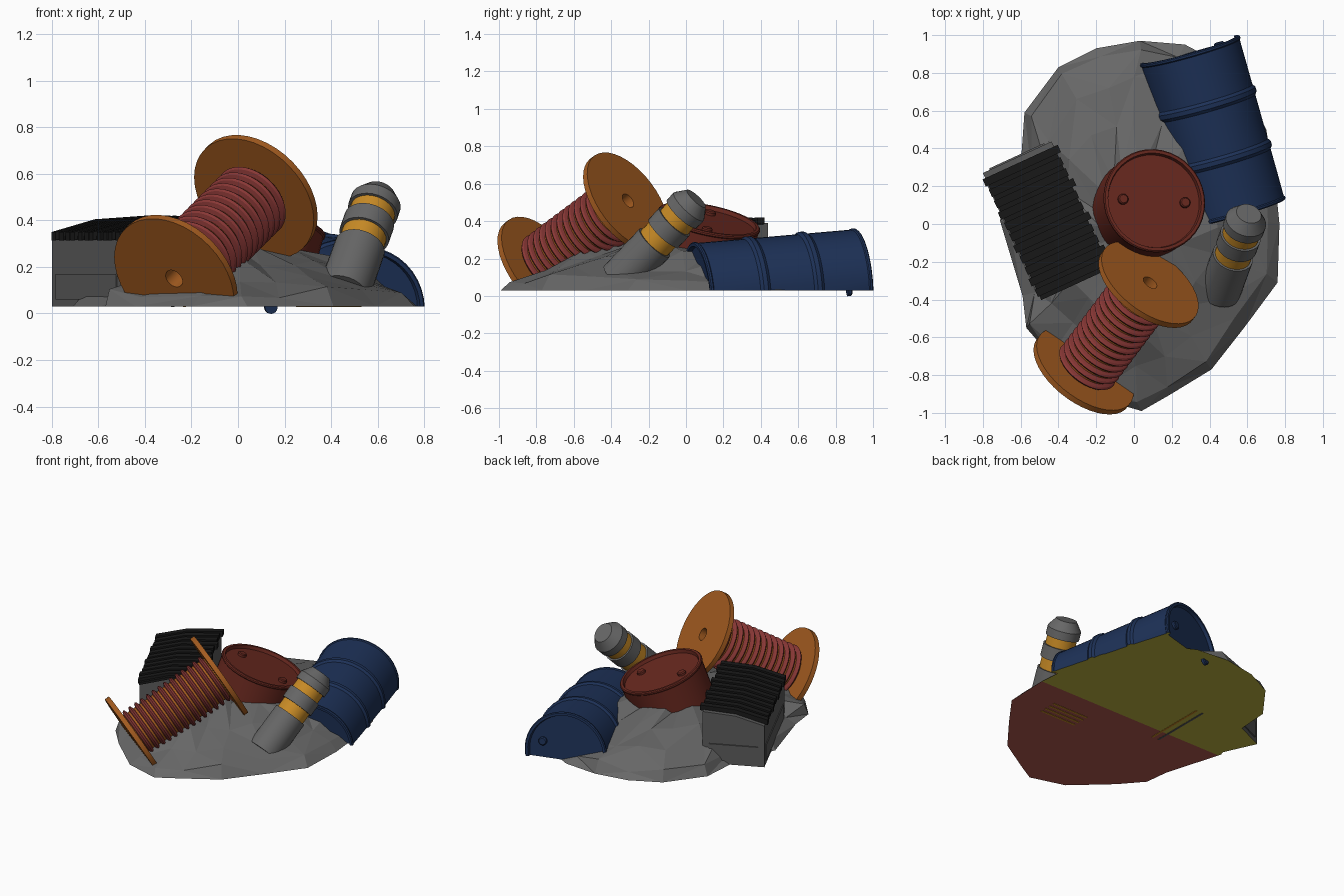
import bpy, bmesh, math, random
from mathutils import Vector, Matrix

if "Cube" in bpy.data.objects:
    bpy.data.objects.remove(bpy.data.objects["Cube"])

random.seed(4)
GROUND = 0.03

def srgb(h):
    c = [int(h[i:i + 2], 16) / 255 for i in (0, 2, 4)]
    return [x / 12.92 if x < 0.04045 else ((x + 0.055) / 1.055) ** 2.4 for x in c] + [1]

COLOURS = {"rubble_grey": "676767", "case_grey": "5c5c5c", "rubber_black": "191919",
           "barrel_red": "68281f", "barrel_blue": "1d3157", "spool_orange": "a45c20",
           "cable_copper": "8a3836", "band_yellow": "ca8c26",
           "underside_red": "b0584e", "underside_olive": "beb240"}
MATS = []
for n, h in COLOURS.items():
    m = bpy.data.materials.new(n)
    m.diffuse_color = srgb(h)
    m.use_nodes = True
    m.node_tree.nodes["Principled BSDF"].inputs["Base Color"].default_value = m.diffuse_color
    MATS.append(m)
(RUBBLE, CASE, BLACK, RED, BLUE, ORANGE, COPPER, YELLOW, UNDER_RED, UNDER_OLIVE) = range(10)


def cut_ground(bm):
    """Slice at ground level and cap with the two-tone underside."""
    geom = bm.verts[:] + bm.edges[:] + bm.faces[:]
    res = bmesh.ops.bisect_plane(bm, geom=geom, plane_co=(0, 0, GROUND), plane_no=(0, 0, 1),
                                 clear_inner=True, dist=1e-5)
    edges = [e for e in res["geom_cut"] if isinstance(e, bmesh.types.BMEdge)]
    if edges:
        bmesh.ops.holes_fill(bm, edges=edges, sides=0)
    colour_underside(bm)


def colour_underside(bm):
    def bottom():
        return [f for f in bm.faces if all(abs(v.co.z - GROUND) < 1e-4 for v in f.verts)]
    caps = bottom()
    geom = list({x for f in caps for x in list(f.verts) + list(f.edges)}) + caps
    if caps:
        bmesh.ops.bisect_plane(bm, geom=geom, plane_co=(0, 0, 0), plane_no=(0, 1, 0))
    for f in bottom():
        f.material_index = UNDER_OLIVE if f.calc_center_median().y > 0 else UNDER_RED


def finish(bm, name, smooth=True):
    bmesh.ops.recalc_face_normals(bm, faces=bm.faces)
    used = sorted({f.material_index for f in bm.faces})
    for f in bm.faces:
        f.material_index = used.index(f.material_index)
    me = bpy.data.meshes.new(name)
    bm.to_mesh(me)
    bm.free()
    for i in used:
        me.materials.append(MATS[i])
    ob = bpy.data.objects.new(name, me)
    bpy.context.collection.objects.link(ob)
    if smooth:
        bpy.ops.object.select_all(action='DESELECT')
        ob.select_set(True)
        bpy.context.view_layer.objects.active = ob
        bpy.ops.object.shade_smooth_by_angle(angle=math.radians(30))
    return ob


def frame(origin, axis, ref=(1, 0, 0)):
    z = Vector(axis).normalized()
    x = Vector(ref)
    x = (x - z * x.dot(z)).normalized()
    m = Matrix((x, z.cross(x), z)).transposed().to_4x4()
    m.translation = Vector(origin)
    return m


def lathe(bm, profile, mat, seg=36, offset=(0, 0)):
    """profile: (height, radius, material of the strip that follows)."""
    rings = []
    for s, r, _ in profile:
        k = 1 if r < 1e-6 else seg
        rings.append([bm.verts.new(mat @ Vector((offset[0] + r * math.cos(2 * math.pi * i / seg),
                                                 offset[1] + r * math.sin(2 * math.pi * i / seg), s)))
                      for i in range(k)])
    for a, b, p in zip(rings, rings[1:], profile):
        for i in range(seg):
            j = (i + 1) % seg
            vs = [a[i % len(a)], a[j % len(a)], b[j % len(b)], b[i % len(b)]]
            vs = list(dict.fromkeys(vs))
            bm.faces.new(vs).material_index = p[2]


# rubble mound: faceted rings around a hand-read outline
OUTLINE = [(0.77, 0), (0.75, 0.2), (0.70, 0.5), (0.55, 0.8), (0.27, 0.95), (0.03, 0.97),
           (-0.2, 0.93), (-0.40, 0.83), (-0.58, 0.59), (-0.6, 0.31), (-0.71, 0.02),
           (-0.59, -0.38), (-0.57, -0.55), (-0.44, -0.70), (-0.2, -0.92), (0.04, -0.99),
           (0.18, -0.91), (0.41, -0.77), (0.59, -0.54), (0.76, -0.31)]
bm = bmesh.new()
rings = []
for k, (scale, z) in enumerate([(1, GROUND), (0.93, 0.09), (0.78, 0.155), (0.55, 0.225), (0.28, 0.27)]):
    j = 0.0 if k == 0 else 0.025
    rings.append([bm.verts.new((x * scale + random.uniform(-j, j), y * scale + random.uniform(-j, j),
                                z + random.uniform(-j, j))) for x, y in OUTLINE])
n = len(OUTLINE)
for a, b in zip(rings, rings[1:]):
    for i in range(n):
        q = [a[i], a[(i + 1) % n], b[(i + 1) % n], b[i]]
        if random.random() < 0.5:
            q = q[1:] + q[:1]
        bm.faces.new((q[0], q[1], q[2]))
        bm.faces.new((q[0], q[2], q[3]))
peak = bm.verts.new((0, 0, 0.28))
for i in range(n):
    bm.faces.new((rings[-1][i], rings[-1][(i + 1) % n], peak))
bm.faces.new(rings[0][::-1])
colour_underside(bm)
finish(bm, "rubble_mound", smooth=False)


# oil barrels: rims, two ribs, recessed lids with bungs
def barrel(name, base, top, ref, col):
    base, top = Vector(base), Vector(top)
    L = (top - base).length
    half = [(0.022, 0), (0.022, 0.25), (0.0, 0.256), (0.0, 0.272), (0.006, 0.278),
            (0.016, 0.278), (0.022, 0.272)]
    rib = [(-0.028, 0.272), (-0.012, 0.284), (0.012, 0.284), (0.028, 0.272)]
    prof = half + [(L * t + s, r) for t in (0.34, 0.67) for s, r in rib]
    prof += [(L - s, r) for s, r in reversed(half)]
    m = frame(base, top - base, ref)
    bm = bmesh.new()
    lathe(bm, [(s, r, col) for s, r in prof], m, 40)
    cut_ground(bm)
    for x in (-0.17, 0.17):
        h = L - 0.024
        lathe(bm, [(h, 0, col), (h, 0.028, col), (h + 0.016, 0.028, col),
                   (h + 0.022, 0.022, col), (h + 0.022, 0, col)], m, 16, (x, 0))
    finish(bm, name)


barrel("blue_barrel", (0.537, 0.058, 0.01), (0.292, 0.925, 0.085), (-0.156, -0.054, -0.06), BLUE)
lid = Vector((0.11, 0.125, 0.413))
barrel("red_barrel", lid - 0.9 * Vector((0.28, 0.21, 1)).normalized(), lid, (1, 0, 0), RED)

# cable spool: two flanges with axle holes and a ribbed winding
low, high = Vector((-0.275, -0.79, 0.15)), Vector((0.085, -0.31, 0.51))
L = (high - low).length
flange = [(0.12, 0), (0.12, 0.042), (0.0, 0.042), (0.0, 0.30), (0.032, 0.30), (0.032, 0.145)]
prof = [(s, r, ORANGE) for s, r in flange]
TURNS = 14
step = (L - 0.064) / TURNS
for i in range(TURNS):
    s = 0.032 + i * step
    prof += [(s + step * 0.15, 0.147, COPPER), (s + step * 0.3, 0.166, COPPER),
             (s + step * 0.5, 0.173, COPPER), (s + step * 0.7, 0.166, COPPER),
             (s + step * 0.85, 0.147, ORANGE)]
prof += [(L - s, r, ORANGE) for s, r in reversed(flange)]
bm = bmesh.new()
lathe(bm, prof, frame(low, high - low), 40)
cut_ground(bm)
finish(bm, "cable_spool")

# leaning bollard with two inset yellow bands
axis = Vector((0.25, 0.664, 0.703)).normalized()
tip = Vector((0.608, 0.055, 0.52))
G, Y = RUBBLE, YELLOW
prof = [(0, 0, G), (0, 0.068, G), (0.06, 0.11, G), (0.115, 0.11, G), (0.115, 0.098, Y),
        (0.175, 0.098, G), (0.175, 0.11, G), (0.262, 0.11, G), (0.262, 0.098, Y),
        (0.335, 0.098, G), (0.335, 0.11, G), (0.62, 0.112, G), (0.62, 0, G)]
bm = bmesh.new()
lathe(bm, prof, frame(tip, -axis), 28)
cut_ground(bm)
finish(bm, "striped_bollard")

# half-buried case with a ridged black cover
A = Vector((-0.80, 0.27, 0))
U, V = Vector((0.909, 0.418, 0)), Vector((0.418, -0.909, 0))


def prism(bm, profile, b0, b1, mat):
    ends = [[bm.verts.new(A + U * a + V * b + Vector((0, 0, z))) for a, z in profile] for b in (b0, b1)]
    k = len(profile)
    faces = [ends[0], ends[1]]
    faces += [[ends[0][i], ends[0][(i + 1) % k], ends[1][(i + 1) % k], ends[1][i]] for i in range(k)]
    for f in faces:
        bm.faces.new(f).material_index = mat


def roof(a0, a1, lo, hi):
    """Strip following the sloped top, between two heights above it."""
    pts = [(a0, 0.32), (0.19, 0.375), (a1, 0.39)]
    return [(a, z + lo) for a, z in pts] + [(a, z + hi) for a, z in reversed(pts)]


bm = bmesh.new()
prism(bm, [(0, GROUND), (0.40, GROUND), (0.40, 0.39), (0.19, 0.375), (0, 0.32)], 0, 0.72, CASE)
colour_underside(bm)
prism(bm, [(0.04, 0.06), (0.36, 0.06), (0.36, 0.17), (0.04, 0.17)], -0.008, 0.02, CASE)   # end panel
prism(bm, [(-0.006, 0.06), (0.02, 0.06), (0.02, 0.17), (-0.006, 0.17)], 0.05, 0.67, CASE)  # side panel
finish(bm, "case_body", smooth=False)

bm = bmesh.new()
prism(bm, roof(0.0, 0.40, -0.005, 0.012), 0.03, 0.74, BLACK)
RIDGES = 11
for i in range(RIDGES):
    b = 0.03 + i * 0.71 / RIDGES
    out = 0.022 if i % 3 == 0 else 0.008
    prism(bm, roof(-0.005 - out * 0.5, 0.40 + out, -0.006, 0.03), b, b + 0.042, BLACK)
finish(bm, "case_ridged_cover", smooth=False)

# thin buried slats showing through the underside
bm = bmesh.new()
slats = [(0.39, -0.17 - 0.04 * i, 0.28, 0.014, YELLOW) for i in range(4)]
slats += [(-0.23, 0.13, 0.014, 0.44, YELLOW), (-0.28, 0.13, 0.014, 0.44, CASE)]
for x, y, w, d, mat in slats:
    m = Matrix.Translation((x, y, GROUND)) @ Matrix.Diagonal((w, d, 0.004, 1))
    for v in bmesh.ops.create_cube(bm, size=1, matrix=m)["verts"]:
        for f in v.link_faces:
            f.material_index = mat
finish(bm, "underside_slats", smooth=False)
